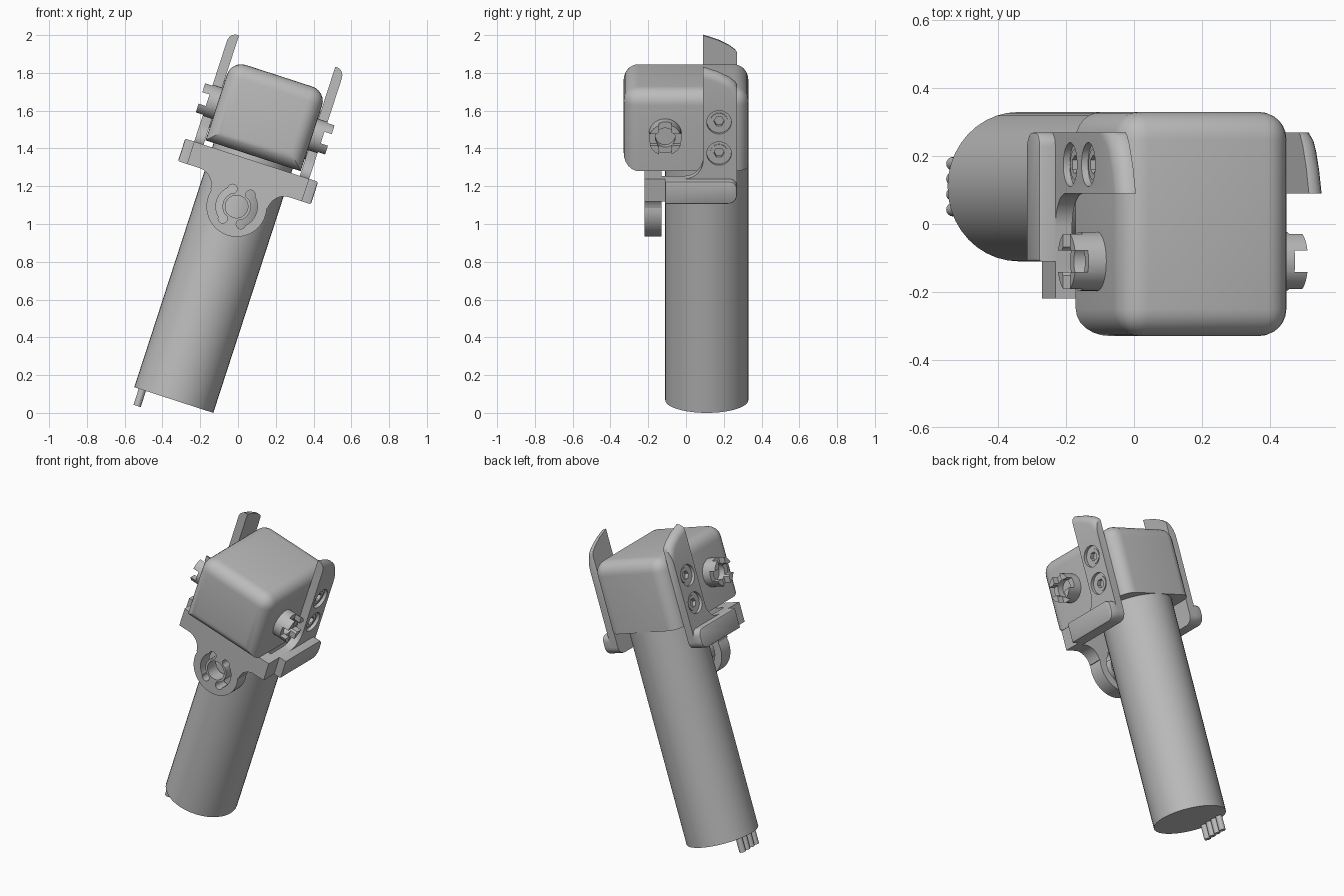
import bpy, bmesh
from math import sin, cos, pi, radians
from mathutils import Matrix, Vector

cube = bpy.data.objects.get("Cube")
if cube:
    bpy.data.objects.remove(cube)

grey = bpy.data.materials.new("plain_grey")
grey.use_nodes = True
GREY = (0.5, 0.5, 0.5, 1)
grey.diffuse_color = GREY
grey.node_tree.nodes["Principled BSDF"].inputs["Base Color"].default_value = GREY

# Everything is modelled upright, then leaned sideways as a whole
LEAN = Matrix.Translation((-0.34, 0, 0.068)) @ Matrix.Rotation(radians(18), 4, 'Y')


def to_object(name, bm):
    bmesh.ops.recalc_face_normals(bm, faces=bm.faces)
    mesh = bpy.data.meshes.new(name)
    bm.to_mesh(mesh)
    bm.free()
    mesh.materials.append(grey)
    obj = bpy.data.objects.new(name, mesh)
    bpy.context.collection.objects.link(obj)
    return obj


def arc(cx, cy, r, start, end, n=10):
    steps = [radians(start + (end - start) * i / n) for i in range(n + 1)]
    return [(cx + r * cos(t), cy + r * sin(t)) for t in steps]


def prism(points, axis, lo, hi):
    """Extrude a closed 2D profile along x (points are y, z) or y (points are x, z)."""
    bm = bmesh.new()
    place = (lambda p, d: (d, p[0], p[1])) if axis == 'x' else (lambda p, d: (p[0], d, p[1]))
    face = bm.faces.new([bm.verts.new(place(p, lo)) for p in points])
    moved = bmesh.ops.extrude_face_region(bm, geom=[face])["geom"]
    step = place((0, 0), hi - lo)
    bmesh.ops.translate(bm, vec=step, verts=[v for v in moved if isinstance(v, bmesh.types.BMVert)])
    return bm


def disc(cx, cy, r, n=32):
    return arc(cx, cy, r, 0, 360, n)[:-1]


def box(x, y, z):
    return prism([(y[0], z[0]), (y[1], z[0]), (y[1], z[1]), (y[0], z[1])], 'x', *x)


def bevel(bm, rule, width, segments):
    bm.normal_update()
    edges = [e for e in bm.edges if rule(*[v.co for v in e.verts])]
    bmesh.ops.bevel(bm, geom=edges, offset=width, segments=segments, profile=0.5, affect='EDGES')


def cut(obj, cutters):
    """Subtract each cutter mesh and bake the result."""
    for bm in cutters:
        tool = to_object("cutter", bm)
        tool.hide_render = True
        mod = obj.modifiers.new("cut", 'BOOLEAN')
        mod.object, mod.operation, mod.solver = tool, 'DIFFERENCE', 'EXACT'
        deps = bpy.context.evaluated_depsgraph_get()
        baked = bpy.data.meshes.new_from_object(obj.evaluated_get(deps))
        obj.modifiers.clear()
        obj.data = baked
        bpy.data.objects.remove(tool)


parts = []

# Cylindrical body
bm = bmesh.new()
bmesh.ops.create_cone(bm, cap_ends=True, segments=40, radius1=0.22, radius2=0.22, depth=1.38,
                      matrix=Matrix.Translation((0, 0.11, 0.69)))
parts.append(to_object("motor_body", bm))

# Rounded head: every edge soft except the sides and back of its underside
FLOOR = 1.36
bm = box((-0.265, 0.265), (-0.33, 0.33), (FLOOR, 1.805))


def soft(a, b):
    underside = max(a.z, b.z) < FLOOR + 0.01
    return not underside or max(a.y, b.y) < 0


bevel(bm, soft, 0.08, 6)
parts.append(to_object("gear_head", bm))

# Front plate of the bracket with a round tab
half = [(0.32, 1.335), (0.32, 1.21)] + arc(0.25, 1.12, 0.09, 90, 180)
tab = arc(0, 1.077, 0.16, 15, -195, 28)
left = [(-x, z) for x, z in reversed(half)]
plate = to_object("bracket_front", prism(half + tab + left, 'y', -0.22, -0.13))
cutters = [prism(disc(0, 1.077, 0.06), 'y', -0.3, 0)]
for turn in (0, 180):
    slot = arc(0, 1.077, 0.11, 125 + turn, 235 + turn, 14)
    slot += arc(0, 1.077, 0.075, 235 + turn, 125 + turn, 14)
    cutters.append(prism(slot, 'y', -0.3, 0))
    for z in (0.082, -0.082):
        x = -0.05 if turn == 0 else 0.05
        cutters.append(prism(disc(x, 1.077 + z, 0.025, 16), 'y', -0.3, 0))
cut(plate, cutters)
parts.append(plate)

# Side arms, flanges and notched hubs, one set per side
arm_profile = [(-0.22, 1.21)] + arc(0.22, 1.26, 0.05, -90, 0, 6)
arm_profile += [(0.27, 1.845), (0.262, 1.86), (0.23, 1.885), (0.17, 1.916), (0.09, 1.943)]
arm_profile += arc(-0.01, 1.435, 0.1, 0, -90) + [(-0.22, 1.335)]
flange_profile = [(-0.11, 1.335), (-0.11, 1.21)]
flange_profile += arc(0.22, 1.26, 0.05, -90, 0, 6) + arc(0.23, 1.295, 0.04, 0, 90, 6)

for side, s in (("right", -1), ("left", 1)):
    bm = prism(arm_profile, 'x', s * 0.268, s * 0.32)
    bevel(bm, lambda a, b: min(a.z, b.z) > 1.844 and min(abs(a.x), abs(b.x)) > 0.3, 0.045, 5)
    arm = to_object(side + "_arm", bm)
    holes = []
    for z in (1.476, 1.65):
        holes.append(prism(disc(0.175, z, 0.065), 'x', s * 0.3, s * 0.4))
        holes.append(prism(disc(0.175, z, 0.045), 'x', s * 0.2, s * 0.4))
    cut(arm, holes)
    parts.append(arm)

    # Socket screws seated in the arm
    for i, z in enumerate((1.476, 1.65)):
        screw = to_object(f"{side}_screw_{i + 1}", prism(disc(0.175, z, 0.046, 24), 'x', s * 0.262, s * 0.305))
        cut(screw, [prism(disc(0.175, z, 0.028, 6), 'x', s * 0.28, s * 0.4)])
        parts.append(screw)

    bm = prism(flange_profile, 'x', s * 0.315, s * 0.37)
    bevel(bm, lambda a, b: min(abs(a.x), abs(b.x)) > 0.36, 0.008, 2)
    parts.append(to_object(side + "_flange", bm))

    hub = to_object(side + "_hub", prism(disc(-0.11, 1.565, 0.087), 'x', s * 0.26, s * 0.36))
    cut(hub, [prism(disc(-0.11, 1.565, 0.053, 24), 'x', s * 0.28, s * 0.4),
              box((s * 0.32, s * 0.4), (-0.142, -0.078), (1.4, 1.7)),
              box((s * 0.32, s * 0.4), (-0.3, 0.1), (1.533, 1.597))])
    parts.append(hub)

# Row of contact pins under the body
for i in range(4):
    bm = bmesh.new()
    spot = Vector((-0.175, 0.0425 + 0.045 * i, -0.04))
    bmesh.ops.create_cone(bm, cap_ends=True, segments=16, radius1=0.02, radius2=0.02, depth=0.1,
                          matrix=Matrix.Translation(spot))
    parts.append(to_object(f"contact_pin_{i + 1}", bm))

# Lean the assembly and shade it
bpy.ops.object.select_all(action='DESELECT')
for obj in parts:
    obj.data.transform(LEAN)
    obj.select_set(True)
bpy.context.view_layer.objects.active = parts[0]
bpy.ops.object.shade_smooth_by_angle(angle=radians(30))
